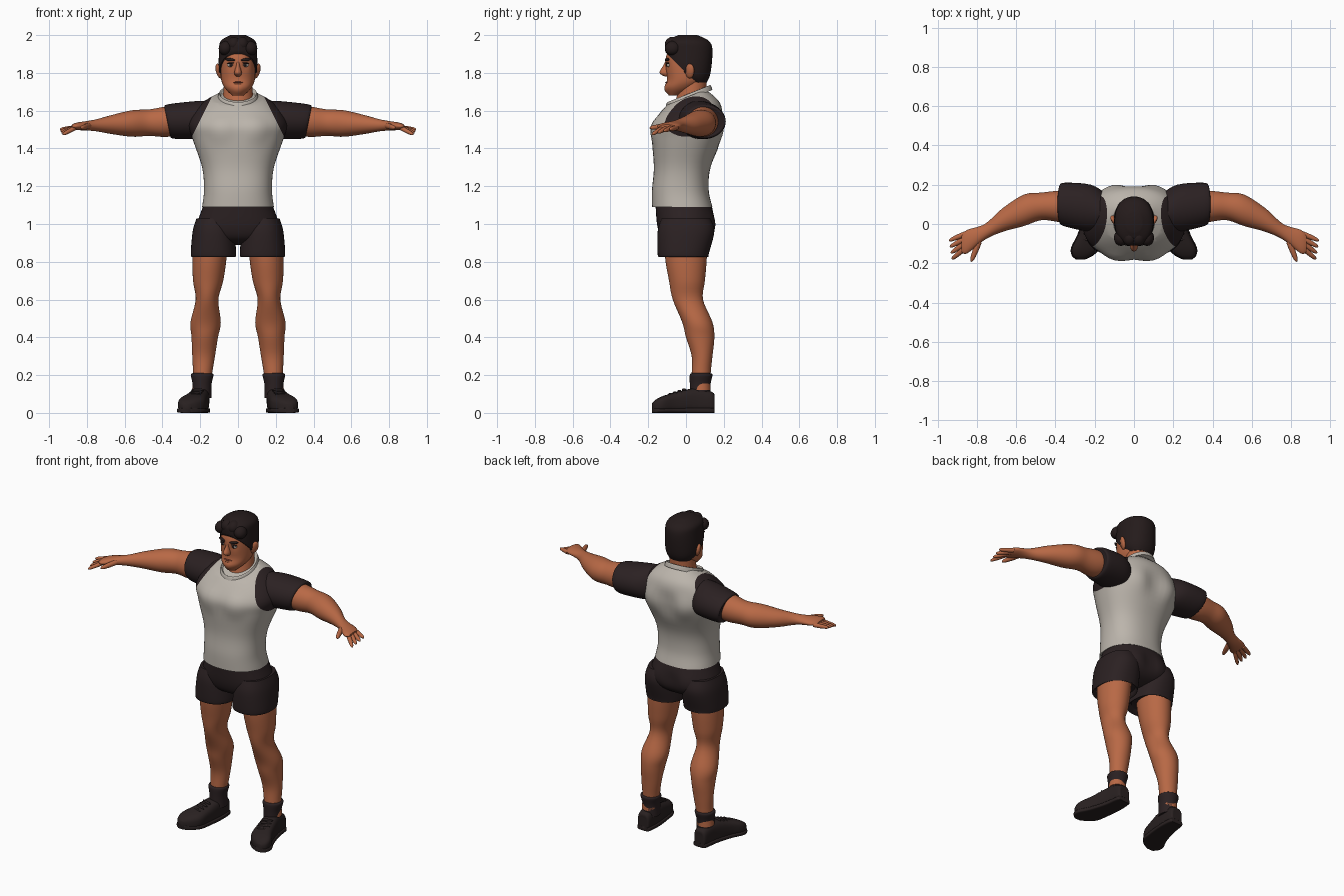
import bpy, bmesh, math
from mathutils import Vector, Matrix, Euler

if "Cube" in bpy.data.objects:
    bpy.data.objects.remove(bpy.data.objects["Cube"], do_unlink=True)


def material(name, red, green, blue):
    mat = bpy.data.materials.new(name)
    mat.use_nodes = True
    mat.diffuse_color = (red, green, blue, 1)
    shader = mat.node_tree.nodes["Principled BSDF"]
    shader.inputs["Base Color"].default_value = mat.diffuse_color
    return mat


SKIN = material("skin", .48, .14, .06)
SHIRT = material("shirt_grey", .5, .46, .41)
CLOTH = material("dark_cloth", .024, .015, .016)
HAIR = material("hair", .018, .011, .011)
SHOE = material("shoe_leather", .022, .015, .015)
WHITE = material("eye_white", .55, .5, .45)
LIP = material("lips", .25, .06, .035)

ACROSS, DEEP, UP = Vector((1, 0, 0)), Vector((0, 1, 0)), Vector((0, 0, 1))


def finish(name, bm, *mats, mirror=False):
    bmesh.ops.recalc_face_normals(bm, faces=bm.faces)
    mesh = bpy.data.meshes.new(name)
    bm.to_mesh(mesh)
    bm.free()
    for mat in mats:
        mesh.materials.append(mat)
    for face in mesh.polygons:
        face.use_smooth = True
    mesh.set_sharp_from_angle(angle=math.radians(50))
    part = bpy.data.objects.new(name, mesh)
    bpy.context.collection.objects.link(part)
    if mirror:
        modifier = part.modifiers.new("mirror", 'MIRROR')
        modifier.use_mirror_merge = False


def spline(rows, steps=5):
    # Smooth curve through every row of numbers
    smooth, last = [], len(rows) - 1
    for i in range(last):
        before, start = rows[max(i - 1, 0)], rows[i]
        end, after = rows[i + 1], rows[min(i + 2, last)]
        for k in range(steps):
            t = k / steps
            smooth.append([b + t * (c - a + t * (2*a - 5*b + 4*c - d + t * (3*(b - c) + d - a))) / 2
                           for a, b, c, d in zip(before, start, end, after)])
    return smooth + [list(rows[last])]


def loft(rings, u, v, power=2, sides=40):
    # Rings are centre x, y, z and half sizes along u and v
    bm, loops = bmesh.new(), []

    def bend(value):
        return math.copysign(abs(value) ** (2 / power), value)

    for cx, cy, cz, half_u, half_v in spline(rings):
        centre, loop = Vector((cx, cy, cz)), []
        for k in range(sides):
            angle = math.tau * k / sides
            offset = u * half_u * bend(math.cos(angle)) + v * half_v * bend(math.sin(angle))
            loop.append(bm.verts.new(centre + offset))
        loops.append(loop)
    for low, high in zip(loops, loops[1:]):
        for k in range(sides):
            bm.faces.new((low[k - 1], low[k], high[k], high[k - 1]))
    bm.faces.new(loops[0])
    bm.faces.new(loops[-1])
    bmesh.ops.recalc_face_normals(bm, faces=bm.faces)
    return bm


def stack(rows, centre=0, lean=0, v=DEEP, **options):
    # Upright form; rows are height, half width, front and back
    rings = [(centre + lean * z, (front + back) / 2, z, half, (back - front) / 2)
             for z, half, front, back in rows]
    return loft(rings, ACROSS, v, **options)


def limb(rows, v=UP):
    # Sideways form, dropping slightly outwards; rows are x, y, half depth and half height
    rings = [(x, y, 1.56 - x / 20, depth, height) for x, y, depth, height in rows]
    return loft(rings, DEEP, v)


def sculpt(bm, place, radius, push):
    # Soft bulge or dent, repeated on both sides
    bm.normal_update()
    x, y, z = place
    for side in {x, -x}:
        for vert in bm.verts:
            reach = (vert.co - Vector((side, y, z))).length / radius
            if reach < 1:
                vert.co += vert.normal * push * (1 - reach ** 2) ** 2


def cut(bm, point, normal, remove=False):
    geometry = bm.verts[:] + bm.edges[:] + bm.faces[:]
    result = bmesh.ops.bisect_plane(bm, geom=geometry, plane_co=point, plane_no=normal,
                                    clear_outer=remove)
    if remove:
        rim = [item for item in result["geom_cut"] if isinstance(item, bmesh.types.BMEdge)]
        bmesh.ops.edgenet_fill(bm, edges=rim)


def blob(name, place, size, mat, turn=(0, 0, 0), mirror=False):
    bm = bmesh.new()
    bmesh.ops.create_uvsphere(bm, u_segments=20, v_segments=12, radius=1)
    bm.transform(Matrix.LocRotScale(Vector(place), Euler(turn), Vector(size)))
    finish(name, bm, mat, mirror=mirror)


# Shirt body, trimmed at the neckline, with raglan shoulder panels
bm = stack([(1.09, .19, -.18, .14), (1.18, .18, -.18, .12), (1.3, .19, -.17, .13),
            (1.45, .24, -.18, .19), (1.54, .26, -.17, .2), (1.64, .19, -.09, .18),
            (1.7, .09, 0, .12)], power=2.3, sides=56)
sculpt(bm, (.09, -.17, 1.5), radius=.1, push=.014)
sculpt(bm, (.1, .18, 1.5), radius=.1, push=.01)
sculpt(bm, (0, .19, 1.5), radius=.12, push=-.016)
cut(bm, (0, 0, 1.67), (0, -.4, 1), remove=True)
panels = [(Vector((side * .14, 0, 1.67)), Vector((side * 2, 0, 1))) for side in (1, -1)]
for point, normal in panels:
    cut(bm, point, normal)
for face in bm.faces:
    middle = face.calc_center_median()
    face.material_index = int(any((middle - point).dot(normal) > 0 for point, normal in panels))
finish("shirt_body", bm, SHIRT, CLOTH)

# Tilted collar band
bm = stack([(1.66, .11, -.11, .14), (1.69, .1, -.1, .13), (1.68, .09, -.09, .12)],
           v=Vector((0, 1, .4)))
finish("collar", bm, SHIRT)

# Sleeves
bm = limb([(.14, .06, .09, .1), (.22, .08, .12, .1), (.36, .1, .11, .09), (.37, .1, .09, .07)],
          v=Vector((.2, 0, 1)))
finish("sleeves", bm, CLOTH, mirror=True)

# Arms and palms
bm = limb([(.3, .09, .08, .07), (.38, .09, .08, .08), (.47, .09, .07, .07), (.56, .07, .08, .07),
           (.67, .02, .06, .05), (.76, -.04, .04, .03), (.85, -.09, .06, .02), (.88, -.1, .04, .01)])
finish("arms", bm, SKIN, mirror=True)


def finger(name, base, length, swing, drop, radius):
    along = Vector((math.cos(swing), -math.sin(swing), -drop)) * length
    rings = [(*(Vector(base) + along * t), radius * math.sqrt(1 - t ** 4), radius * math.sqrt(1 - t ** 4))
             for t in (0, .4, .8, .95, .99)]
    bm = loft(rings, along.cross(UP).normalized(), UP, sides=14)
    finish(name, bm, SKIN, mirror=True)


# Fingers fan out from the palm
for i, name in enumerate(("little", "ring", "middle", "index")):
    finger(name + "_fingers", (.86, -.05 - i * .024, 1.51), length=.09, swing=.4 + i * .1,
           drop=.1 + i * .1, radius=.013)
finger("thumbs", (.79, -.09, 1.52), length=.11, swing=1.2, drop=.1, radius=.015)

# Shorts: hips and two wide legs
bm = stack([(1.13, .17, -.16, .12), (1.08, .19, -.16, .14), (.98, .22, -.15, .15),
            (.92, .18, -.12, .12), (.89, .06, -.05, .05)], power=2.3)
sculpt(bm, (.09, .15, 1), radius=.1, push=.012)
sculpt(bm, (0, .15, 1), radius=.07, push=-.012)
finish("shorts_hips", bm, CLOTH)
bm = stack([(1.03, .09, -.13, .13), (.96, .11, -.15, .15), (.84, .12, -.15, .12), (.83, .11, -.14, .12),
            (.85, .1, -.12, .11)], centre=.13, power=2.3)
finish("shorts_legs", bm, CLOTH, mirror=True)

# Legs with knees and calves
bm = stack([(.95, .09, -.11, .11), (.82, .09, -.11, .11), (.7, .08, -.09, .1), (.6, .06, -.07, .09),
            (.48, .08, -.02, .14), (.4, .07, 0, .15), (.3, .06, .03, .14), (.2, .05, .03, .13),
            (.12, .05, .03, .13)], centre=.2, lean=-.06)
finish("legs", bm, SKIN, mirror=True)

# Socks
bm = stack([(.08, .05, .02, .13), (.15, .05, .02, .13), (.2, .06, .02, .14), (.21, .05, .03, .13)],
           centre=.19)
finish("socks", bm, CLOTH, mirror=True)

# Shoes and soles along a curved, turned-out line; rows are y, half width and height
foot = [(.15, .02, .08), (.14, .04, .11), (.05, .05, .13), (-.05, .06, .11), (-.12, .07, .09),
        (-.16, .05, .07), (-.18, .02, .05)]


def foot_line(y):
    return .21 - y / 5 + .8 * y * y


bm = loft([(foot_line(y), y, top / 2, half, top / 2) for y, half, top in foot], ACROSS, UP, power=3)
finish("shoes", bm, SHOE, mirror=True)
bm = loft([(foot_line(y), y, .013, half + .005, .013) for y, half, top in foot], ACROSS, UP, power=5)
finish("shoe_soles", bm, SHOE, mirror=True)
for i in range(4):
    y = -.01 - i * .024
    blob("laces", (foot_line(y), y, .125 + y / 3), (.036, .007, .008), SHOE, turn=(0, 0, .3), mirror=True)

# Neck and head
bm = stack([(1.58, .09, -.07, .12), (1.67, .08, -.05, .11), (1.8, .07, -.02, .11)])
finish("neck", bm, SKIN)
bm = stack([(1.68, .03, -.09, -.04), (1.72, .07, -.11, .05), (1.77, .09, -.1, .1), (1.86, .09, -.11, .12),
            (1.92, .08, -.09, .11), (1.96, .04, -.04, .06)], power=2.2)
sculpt(bm, (.04, -.1, 1.84), radius=.03, push=-.008)
sculpt(bm, (0, -.11, 1.71), radius=.04, push=.006)
finish("head", bm, SKIN)
bm = stack([(1.88, .01, -.1, -.08), (1.84, .01, -.12, -.08), (1.8, .02, -.14, -.08),
            (1.78, .01, -.11, -.08)], sides=20)
finish("nose", bm, SKIN)
blob("ears", (.1, .02, 1.81), (.014, .026, .04), SKIN, turn=(-.2, .2, -.5), mirror=True)
blob("eyes", (.038, -.09, 1.842), (.018, .013, .011), WHITE, mirror=True)
blob("irises", (.037, -.1, 1.842), (.008, .006, .009), HAIR, mirror=True)
blob("upper_lashes", (.038, -.097, 1.852), (.02, .009, .004), HAIR, turn=(0, .1, .2), mirror=True)
blob("eyebrows", (.042, -.1, 1.87), (.027, .009, .008), HAIR, turn=(0, -.1, .3), mirror=True)
blob("upper_lip", (0, -.1, 1.75), (.028, .01, .004), LIP)
blob("lower_lip", (0, -.1, 1.74), (.022, .01, .006), SKIN)

# Hair: shell trimmed along the hairline, plus swept locks
bm = stack([(1.75, .07, 0, .11), (1.8, .1, -.09, .13), (1.92, .1, -.11, .14), (1.97, .09, -.1, .12),
            (2, .04, -.04, .06)], power=2.2)
cut(bm, (0, -.1, 1.9), (0, -1, -1), remove=True)
finish("hair", bm, HAIR)
for i in range(4):
    side = i / 1.5 - 1
    blob("hair_lock", (side * .066, -.07, 1.956 - side ** 2 / 40), (.036, .042, .038), HAIR,
         turn=(.2, -side / 2, 0))
blob("sideburns", (.09, 0, 1.83), (.01, .014, .035), HAIR, mirror=True)
